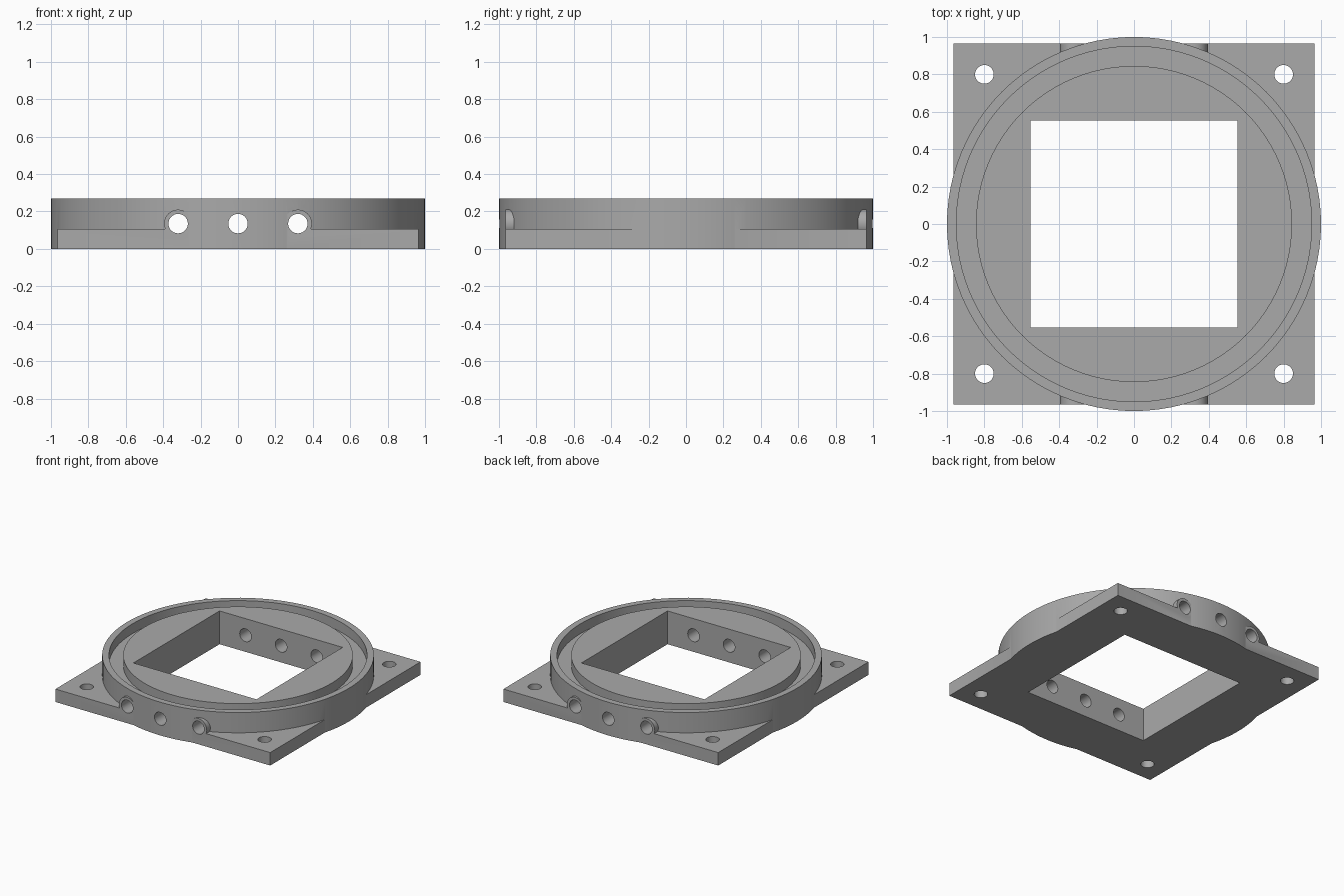
import bpy
import math

if "Cube" in bpy.data.objects:
    bpy.data.objects.remove(bpy.data.objects["Cube"], do_unlink=True)

HEIGHT, PLATE_H, PLATE, OPENING = 0.27, 0.105, 0.965, 0.553
GROOVE_DEPTH = 0.08
PORT_X, PORT_Z = 0.32, 0.135

grey = bpy.data.materials.new("plain grey")
grey.use_nodes = True
colour = (0.4, 0.4, 0.4, 1)
grey.diffuse_color = colour
grey.node_tree.nodes["Principled BSDF"].inputs["Base Color"].default_value = colour


def box(name, half, z0, z1):
    bpy.ops.mesh.primitive_cube_add(size=2, location=(0, 0, (z0 + z1) / 2))
    ob = bpy.context.object
    ob.name = name
    ob.scale = (half, half, (z1 - z0) / 2)
    bpy.ops.object.transform_apply(location=True, rotation=True, scale=True)
    return ob


def cylinder(name, radius, length, centre, sides=32, along_y=False):
    bpy.ops.mesh.primitive_cylinder_add(
        vertices=sides, radius=radius, depth=length, location=centre,
        rotation=(math.pi / 2 if along_y else 0, 0, 0))
    ob = bpy.context.object
    ob.name = name
    bpy.ops.object.transform_apply(location=True, rotation=True, scale=True)
    return ob


def combine(target, tool, operation):
    mod = target.modifiers.new(operation.title(), 'BOOLEAN')
    mod.operation = operation
    mod.solver = 'EXACT'
    mod.object = tool
    bpy.ops.object.select_all(action='DESELECT')
    target.select_set(True)
    bpy.context.view_layer.objects.active = target
    bpy.ops.object.modifier_apply(modifier=mod.name)
    bpy.data.objects.remove(tool, do_unlink=True)


# Round body on a square mounting plate
body = cylinder("flange_body", 1, HEIGHT, (0, 0, HEIGHT / 2), 96)
combine(body, box("mounting_plate", PLATE, 0, PLATE_H), 'UNION')

# Bosses around the outer ports, front and back
for side in (-1, 1):
    for x in (-PORT_X, PORT_X):
        boss = cylinder("port_boss", 0.075, 0.265, (x, side * (PLATE - 0.1325), PORT_Z),
                        along_y=True)
        combine(body, boss, 'UNION')

# Ring groove in the top face
groove = cylinder("groove_cutter", 0.95, 0.2, (0, 0, HEIGHT - GROOVE_DEPTH + 0.1), 96)
combine(groove, cylinder("groove_core", 0.845, 1, (0, 0, HEIGHT), 96), 'DIFFERENCE')
combine(body, groove, 'DIFFERENCE')

# Square opening, side ports and bolt holes
combine(body, box("opening_cutter", OPENING, -0.1, 0.5), 'DIFFERENCE')
for x in (-PORT_X, 0, PORT_X):
    combine(body, cylinder("port_cutter", 0.052, 3, (x, 0, PORT_Z), along_y=True),
            'DIFFERENCE')
for x in (-0.8, 0.8):
    for y in (-0.8, 0.8):
        combine(body, cylinder("bolt_cutter", 0.05, 0.4, (x, y, 0.05)), 'DIFFERENCE')

body.data.materials.clear()
body.data.materials.append(grey)
for poly in body.data.polygons:
    poly.material_index = 0
bpy.context.view_layer.objects.active = body
body.select_set(True)
bpy.ops.object.shade_smooth_by_angle(angle=math.radians(25))
